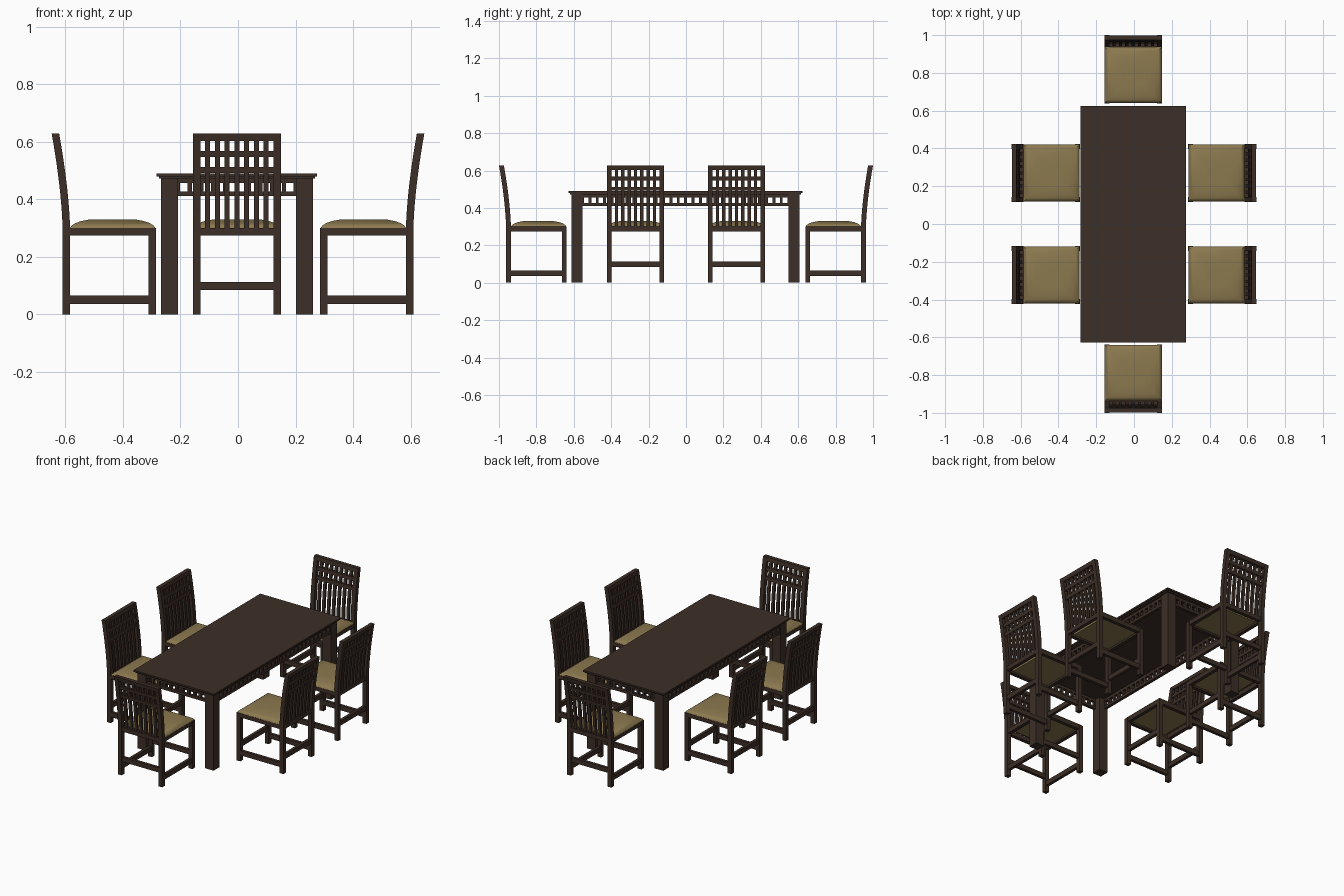
import bpy, bmesh, math
from mathutils import Matrix

if "Cube" in bpy.data.objects:
    bpy.data.objects.remove(bpy.data.objects["Cube"])


def material(name, rgb):
    m = bpy.data.materials.new(name)
    m.diffuse_color = (*rgb, 1)
    m.use_nodes = True
    m.node_tree.nodes["Principled BSDF"].inputs["Base Color"].default_value = m.diffuse_color
    return m


WOOD = material("dark brown wood", (0.047, 0.028, 0.020))
CLOTH = material("tan cloth", (0.262, 0.192, 0.078))


def box(bm, x0, x1, y0, y1, z0, z1):
    mat = (Matrix.Translation(((x0 + x1) / 2, (y0 + y1) / 2, (z0 + z1) / 2))
           @ Matrix.Diagonal((x1 - x0, y1 - y0, z1 - z0, 1)))
    bmesh.ops.create_cube(bm, size=1, matrix=mat)


def lean(z):
    # backward curve of the chair back above the seat
    return 0.038 * (max(0, z - 0.29) / 0.338) ** 1.6


def curved_bar(bm, x0, x1, z0, z1, y0, y1, steps):
    # bar of rectangular section that follows the curve of the back
    rings = []
    for i in range(steps + 1):
        z = z0 + (z1 - z0) * i / steps
        d = lean(z)
        rings.append([bm.verts.new((x, y + d, z)) for x, y in
                      ((x0, y0), (x1, y0), (x1, y1), (x0, y1))])
    skin(bm, rings)


def skin(bm, rings):
    for a, b in zip(rings, rings[1:]):
        for k in range(4):
            n = (k + 1) % 4
            bm.faces.new((a[k], a[n], b[n], b[k]))
    bm.faces.new(rings[0][::-1])
    bm.faces.new(rings[-1])


def mesh(bm, name, mat, smooth=False):
    bmesh.ops.recalc_face_normals(bm, faces=bm.faces[:])
    me = bpy.data.meshes.new(name)
    bm.to_mesh(me)
    bm.free()
    me.materials.append(mat)
    if smooth:
        me.shade_smooth()
        me.set_sharp_from_angle(angle=math.radians(35))
    return me


def place(me, name, matrix=Matrix()):
    ob = bpy.data.objects.new(name, me)
    ob.matrix_world = matrix
    bpy.context.collection.objects.link(ob)


# ---------- Chair: front edge at y = 0, back towards +y ----------
W, T, BY = 0.153, 0.026, 0.298          # half width, leg size, back leg position
I = W - T
parts = []

bm = bmesh.new()
for x in (-W, I):
    box(bm, x, x + T, 0, T, 0, 0.30)
parts.append(mesh(bm, "front_legs", WOOD))

bm = bmesh.new()
for x in (-W, I):
    box(bm, x, x + T, BY, BY + T, 0, 0.29)
    curved_bar(bm, x, x + T, 0.29, 0.628, BY, BY + T, 10)
parts.append(mesh(bm, "back_posts", WOOD, True))

bm = bmesh.new()
for y in (0.002, BY + 0.002):
    box(bm, -I, I, y, y + 0.022, 0.274, 0.30)
for x in (-W + 0.002, I + 0.002):
    box(bm, x, x + 0.022, T, BY, 0.274, 0.30)
parts.append(mesh(bm, "seat_frame", WOOD))

bm = bmesh.new()
for y in (0.004, BY + 0.004):
    box(bm, -I, I, y, y + 0.018, 0.084, 0.113)
for x in (-W + 0.004, I + 0.004):
    box(bm, x, x + 0.018, T, BY, 0.036, 0.066)
parts.append(mesh(bm, "stretchers", WOOD))

# back lattice: top rail, two cross rails and seven slats
bm = bmesh.new()
curved_bar(bm, -I, I, 0.603, 0.628, BY + 0.001, BY + T - 0.001, 2)
for z0, z1 in ((0.547, 0.568), (0.492, 0.513)):
    curved_bar(bm, -I, I, z0, z1, BY + 0.004, BY + 0.022, 2)
parts.append(mesh(bm, "back_rails", WOOD))

bm = bmesh.new()
slat, n = 0.017, 7
gap = (2 * I - n * slat) / (n + 1)
for i in range(n):
    x = -I + gap + i * (slat + gap)
    curved_bar(bm, x, x + slat, 0.295, 0.606, BY + 0.006, BY + 0.020, 9)
parts.append(mesh(bm, "back_slats", WOOD, True))

# padded seat built from shrinking square rings
bm = bmesh.new()
rings = []
for inset, z in ((0.024, 0.286), (0.024, 0.2995), (0.002, 0.3005), (0.007, 0.308),
                 (0.020, 0.317), (0.040, 0.324), (0.066, 0.329), (0.10, 0.330)):
    a, y0, y1 = W - inset, inset, BY + 0.002 - inset
    rings.append([bm.verts.new(c) for c in
                  ((-a, y0, z), (a, y0, z), (a, y1, z), (-a, y1, z))])
skin(bm, rings)
parts.append(mesh(bm, "seat_cushion", CLOTH, True))

CX = -0.004                               # table and end chairs sit slightly left
chairs = {
    "far_end": (CX, 0.638, 0), "near_end": (CX, -0.638, 180),
    "right_rear": (0.286, 0.27, -90), "right_front": (0.286, -0.27, -90),
    "left_rear": (-0.286, 0.27, 90), "left_front": (-0.286, -0.27, 90),
}
for label, (x, y, deg) in chairs.items():
    mat = Matrix.Translation((x, y, 0)) @ Matrix.Rotation(math.radians(deg), 4, 'Z')
    for me in parts:
        place(me, label + "_chair_" + me.name, mat)

# ---------- Table ----------
HX, HY, L = 0.264, 0.610, 0.059           # outer half spans of the legs, leg size
at = Matrix.Translation((CX, -0.002, 0))

bm = bmesh.new()
box(bm, -0.279, 0.279, -0.626, 0.626, 0.480, 0.490)
box(bm, -0.271, 0.271, -0.617, 0.617, 0.472, 0.480)
place(mesh(bm, "table_top", WOOD), "table_top", at)

bm = bmesh.new()
for x in (-HX, HX - L):
    for y in (-HY, HY - L):
        box(bm, x, x + L, y, y + L, 0, 0.473)
place(mesh(bm, "table_legs", WOOD), "table_legs", at)


def apron(bm, half, out, count, swap):
    # pierced rail: two strips joined by short bars, on both opposite sides
    pitch = 2 * half / count
    for s in (-1, 1):
        y0, y1 = sorted((s * (out - 0.006), s * (out - 0.024)))

        def add(a, b, z0, z1):
            if swap:
                box(bm, y0, y1, a, b, z0, z1)
            else:
                box(bm, a, b, y0, y1, z0, z1)
        add(-half, half, 0.411, 0.427)
        add(-half, half, 0.456, 0.473)
        for i in range(count + 1):
            c = -half + i * pitch
            add(max(-half, c - 0.0075), min(half, c + 0.0075), 0.427, 0.456)


bm = bmesh.new()
apron(bm, HX - L, HY, 10, False)
apron(bm, HY - L, HX, 28, True)
place(mesh(bm, "table_apron", WOOD), "table_apron", at)
